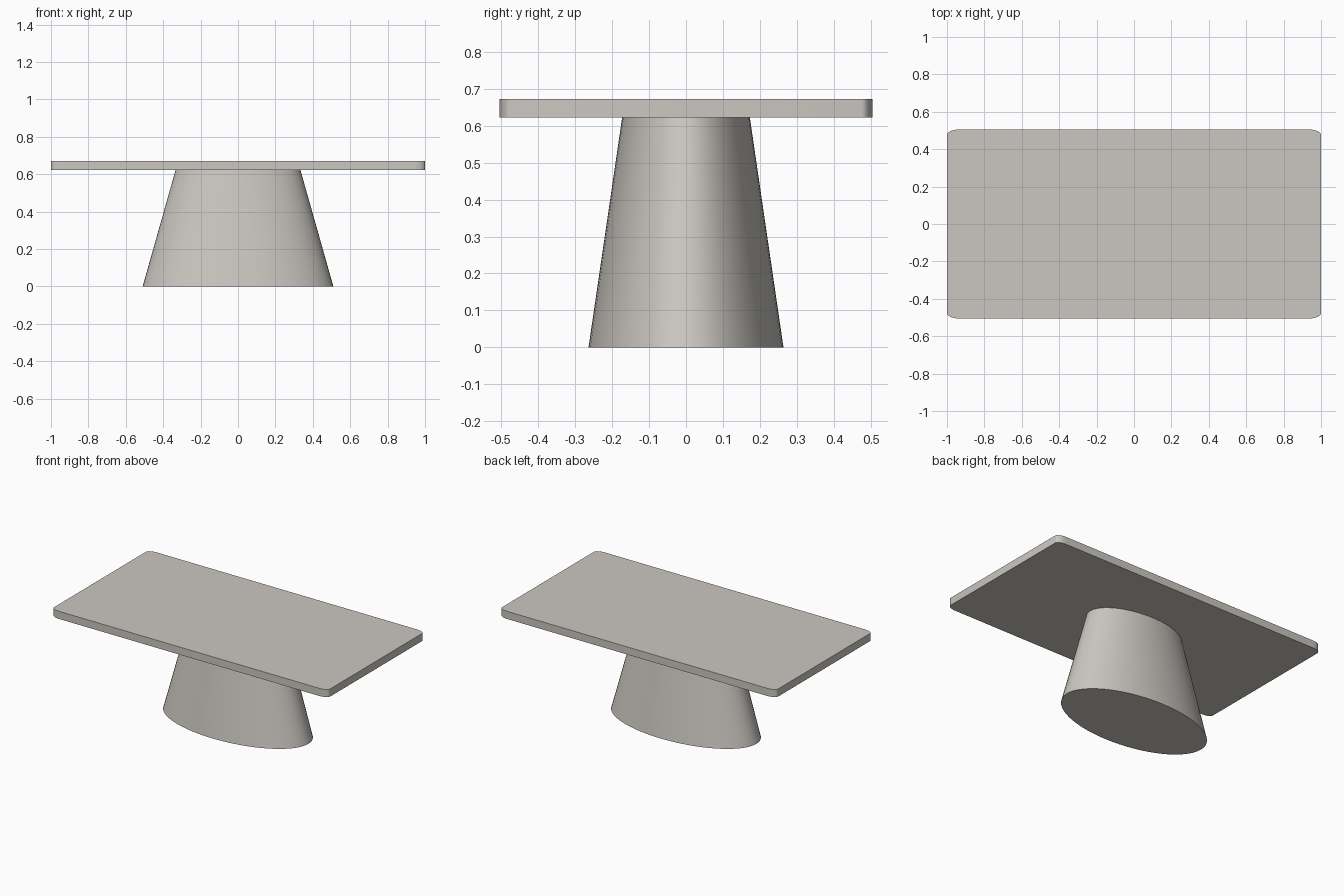
import bpy, bmesh, math

if "Cube" in bpy.data.objects:
    bpy.data.objects.remove(bpy.data.objects["Cube"])

stone = bpy.data.materials.new("warm_grey")
stone.diffuse_color = (0.60, 0.575, 0.535, 1)
stone.use_nodes = True
stone.node_tree.nodes["Principled BSDF"].inputs["Base Color"].default_value = stone.diffuse_color


def loft(name, rings):
    """Solid made by joining outline rings [(points, z), ...] with flat end caps."""
    bm = bmesh.new()
    loops = [[bm.verts.new((x, y, z)) for x, y in pts] for pts, z in rings]
    n = len(loops[0])
    for a, b in zip(loops, loops[1:]):
        for i in range(n):
            j = (i + 1) % n
            bm.faces.new((a[i], a[j], b[j], b[i]))
    bm.faces.new(loops[0][::-1])
    bm.faces.new(loops[-1])
    bmesh.ops.recalc_face_normals(bm, faces=bm.faces)
    mesh = bpy.data.meshes.new(name)
    bm.to_mesh(mesh)
    bm.free()
    mesh.materials.append(stone)
    obj = bpy.data.objects.new(name, mesh)
    bpy.context.collection.objects.link(obj)
    bpy.ops.object.select_all(action='DESELECT')
    obj.select_set(True)
    bpy.context.view_layer.objects.active = obj
    bpy.ops.object.shade_smooth_by_angle(angle=math.radians(35))
    return obj


def ellipse(rx, ry, n=64):
    return [(rx * math.cos(2 * math.pi * i / n), ry * math.sin(2 * math.pi * i / n))
            for i in range(n)]


def rounded_rect(hx, hy, rx, ry, steps=8):
    pts = []
    for q, (sx, sy) in enumerate([(1, 1), (-1, 1), (-1, -1), (1, -1)]):
        for k in range(steps + 1):
            a = math.pi / 2 * (q + k / steps)
            pts.append((sx * (hx - rx) + rx * math.cos(a),
                        sy * (hy - ry) + ry * math.sin(a)))
    return pts


# Tapered oval pedestal
loft("pedestal", [(ellipse(0.51, 0.264), 0), (ellipse(0.334, 0.173), 0.622)])

# Tabletop slab with rounded corners
top = rounded_rect(1.0, 0.505, 0.06, 0.03)
loft("tabletop", [(top, 0.622), (top, 0.672)])
